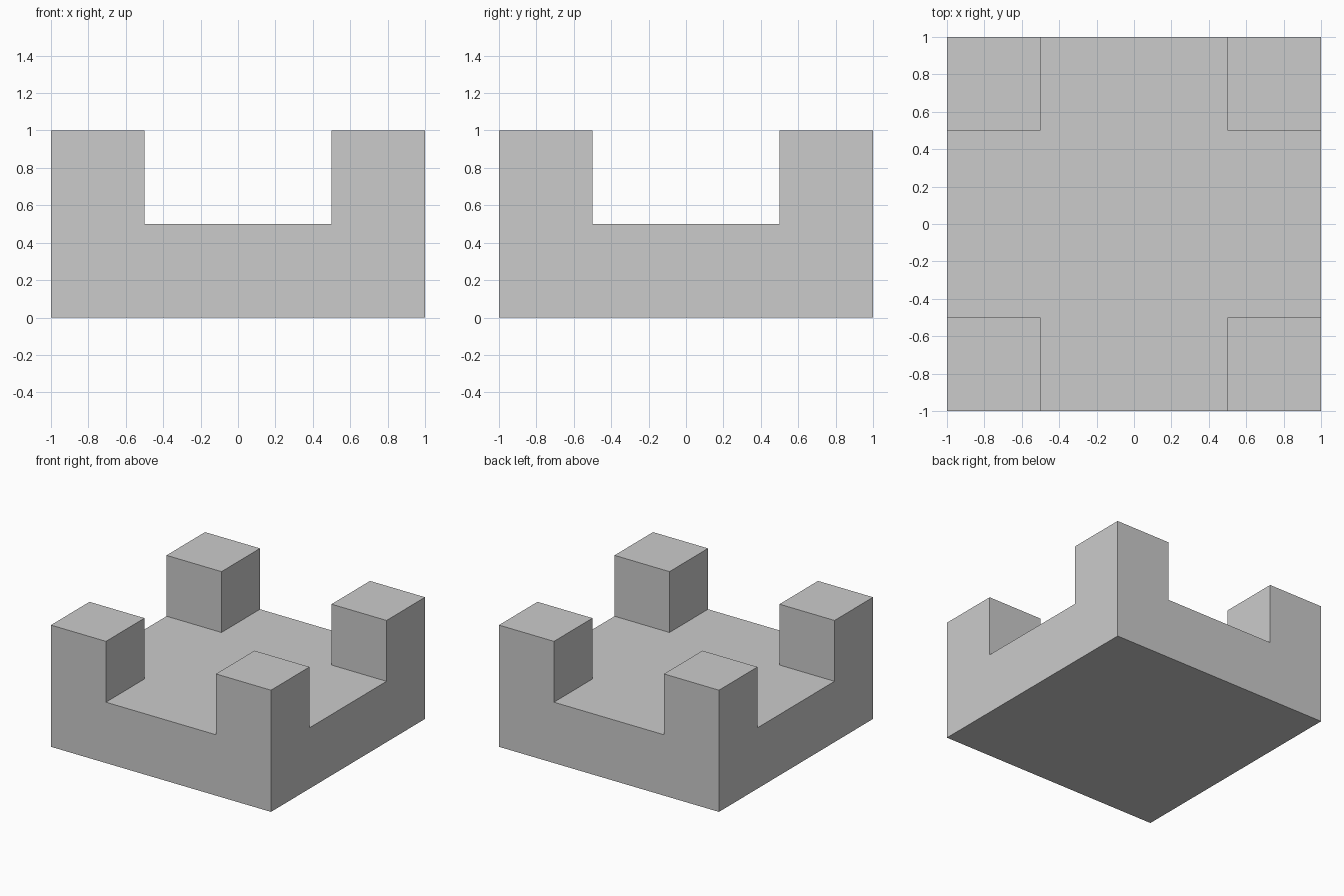
import bpy, bmesh
from mathutils import Matrix, Vector

if "Cube" in bpy.data.objects:
    bpy.data.objects.remove(bpy.data.objects["Cube"])

bm = bmesh.new()

# Base slab: 2 x 2 x 0.5, standing on z = 0
bmesh.ops.create_cube(bm, size=1, matrix=Matrix.Translation((0, 0, 0.25)) @ Matrix.Diagonal((2, 2, 0.5, 1)))

# Cut lines that mark out the corner squares
for axis in ((1, 0, 0), (0, 1, 0)):
    for offset in (-0.5, 0.5):
        bmesh.ops.bisect_plane(bm, geom=bm.verts[:] + bm.edges[:] + bm.faces[:],
                               plane_co=Vector(axis) * offset, plane_no=axis)

# Corner posts: raise the four corner squares of the top
corners = []
for f in bm.faces:
    c = f.calc_center_median()
    if c.z > 0.49 and abs(c.x) > 0.5 and abs(c.y) > 0.5:
        corners.append(f)
raised = bmesh.ops.extrude_discrete_faces(bm, faces=corners)["faces"]
bmesh.ops.translate(bm, verts=[v for f in raised for v in f.verts], vec=(0, 0, 0.5))

# Merge coplanar faces so only the true edges remain
bmesh.ops.remove_doubles(bm, verts=bm.verts[:], dist=1e-5)
bmesh.ops.dissolve_limit(bm, angle_limit=0.02, verts=bm.verts[:], edges=bm.edges[:])
bmesh.ops.recalc_face_normals(bm, faces=bm.faces[:])

mesh = bpy.data.meshes.new("base_with_corner_posts")
bm.to_mesh(mesh)
bm.free()
bpy.context.collection.objects.link(bpy.data.objects.new("base_with_corner_posts", mesh))
